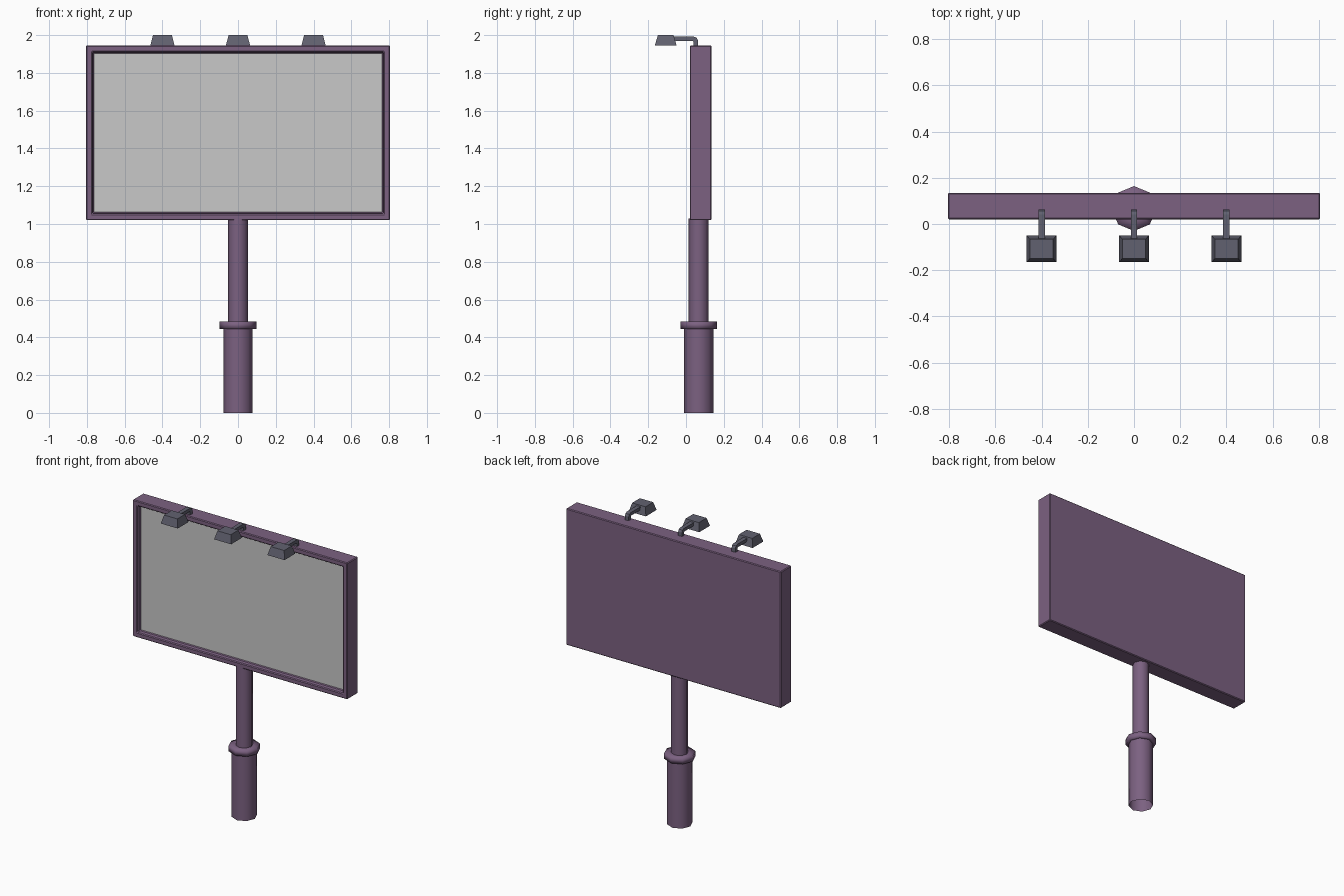
import bpy, bmesh, math
from mathutils import Vector

cube = bpy.data.objects.get("Cube")
if cube:
    bpy.data.objects.remove(cube, do_unlink=True)


def material(name, color):
    m = bpy.data.materials.new(name)
    m.use_nodes = True
    m.diffuse_color = (*color, 1)
    m.node_tree.nodes["Principled BSDF"].inputs["Base Color"].default_value = (*color, 1)
    return m


PURPLE = material("dusty purple", (0.20, 0.12, 0.22))
PANEL = material("light grey", (0.58, 0.58, 0.58))
GREY = material("slate grey", (0.12, 0.12, 0.16))
AXIS_Y = 0.067


def add_object(name, bm, *mats):
    bmesh.ops.recalc_face_normals(bm, faces=bm.faces)
    mesh = bpy.data.meshes.new(name)
    bm.to_mesh(mesh)
    bm.free()
    for m in mats:
        mesh.materials.append(m)
    obj = bpy.data.objects.new(name, mesh)
    bpy.context.collection.objects.link(obj)
    return obj


def lathe(name, profile, sides=8):
    """Smooth, open-ended tube through (radius, height) pairs around the post axis."""
    bm = bmesh.new()
    rings = []
    for r, z in profile:
        angles = [2 * math.pi * i / sides for i in range(sides)]
        rings.append([bm.verts.new((r * math.cos(a), AXIS_Y + r * math.sin(a), z)) for a in angles])
    for low, high in zip(rings, rings[1:]):
        for i in range(sides):
            j = (i + 1) % sides
            bm.faces.new((low[i], low[j], high[j], high[i]))
    for f in bm.faces:
        f.smooth = True
    return add_object(name, bm, PURPLE)


def box(bm, low, high):
    low, high = Vector(low), Vector(high)
    verts = bmesh.ops.create_cube(bm, size=1)["verts"]
    for v in verts:
        v.co = (low + high) / 2 + v.co * (high - low)
    return verts


# Post: wide base, collar and narrow pole
lathe("post_base", [(0.078, 0), (0.078, 0.45)])
lathe("post_collar", [(0.076, 0.445), (0.097, 0.445), (0.097, 0.483), (0.05, 0.483)])
lathe("post_pole", [(0.053, 0.47), (0.053, 1.03)])

# Board: framed box with a recessed front panel
bm = bmesh.new()
box(bm, (-0.805, 0.02, 1.02), (0.805, 0.135, 1.945))
bm.normal_update()
front = min(bm.faces, key=lambda f: f.calc_center_median().y)
bmesh.ops.inset_region(bm, faces=[front], thickness=0.048)
bmesh.ops.inset_region(bm, faces=[front], thickness=0.006, depth=-0.03)
front.material_index = 1
board = add_object("sign_board", bm, PURPLE, PANEL)
bevel = board.modifiers.new("edge_bevel", "BEVEL")
bevel.width = 0.005
bevel.segments = 1
bevel.limit_method = "ANGLE"
bevel.material = 0

# Lamps: bent arm and tapered head, three along the top
ARM = [(-0.08, 1.992), (0.042, 1.992), (0.056, 1.986), (0.063, 1.972), (0.063, 1.935),
       (0.04, 1.935), (0.04, 1.965), (0.034, 1.97), (-0.08, 1.97)]
for side, x in (("right", -0.4), ("middle", 0), ("left", 0.4)):
    bm = bmesh.new()
    face = bm.faces.new([bm.verts.new((x - 0.014, y, z)) for y, z in ARM])
    ext = bmesh.ops.extrude_face_region(bm, geom=[face], use_keep_orig=True)["geom"]
    moved = [v for v in ext if isinstance(v, bmesh.types.BMVert)]
    bmesh.ops.translate(bm, verts=moved, vec=(0.028, 0, 0))
    add_object("lamp_arm_" + side, bm, GREY)

    bm = bmesh.new()
    for v in box(bm, (x - 0.064, -0.165, 1.945), (x + 0.064, -0.05, 2.0)):
        if v.co.z > 1.97:
            v.co.x = x + (v.co.x - x) * 0.78
            v.co.y = -0.107 + (v.co.y + 0.107) * 0.72
    add_object("lamp_head_" + side, bm, GREY)
